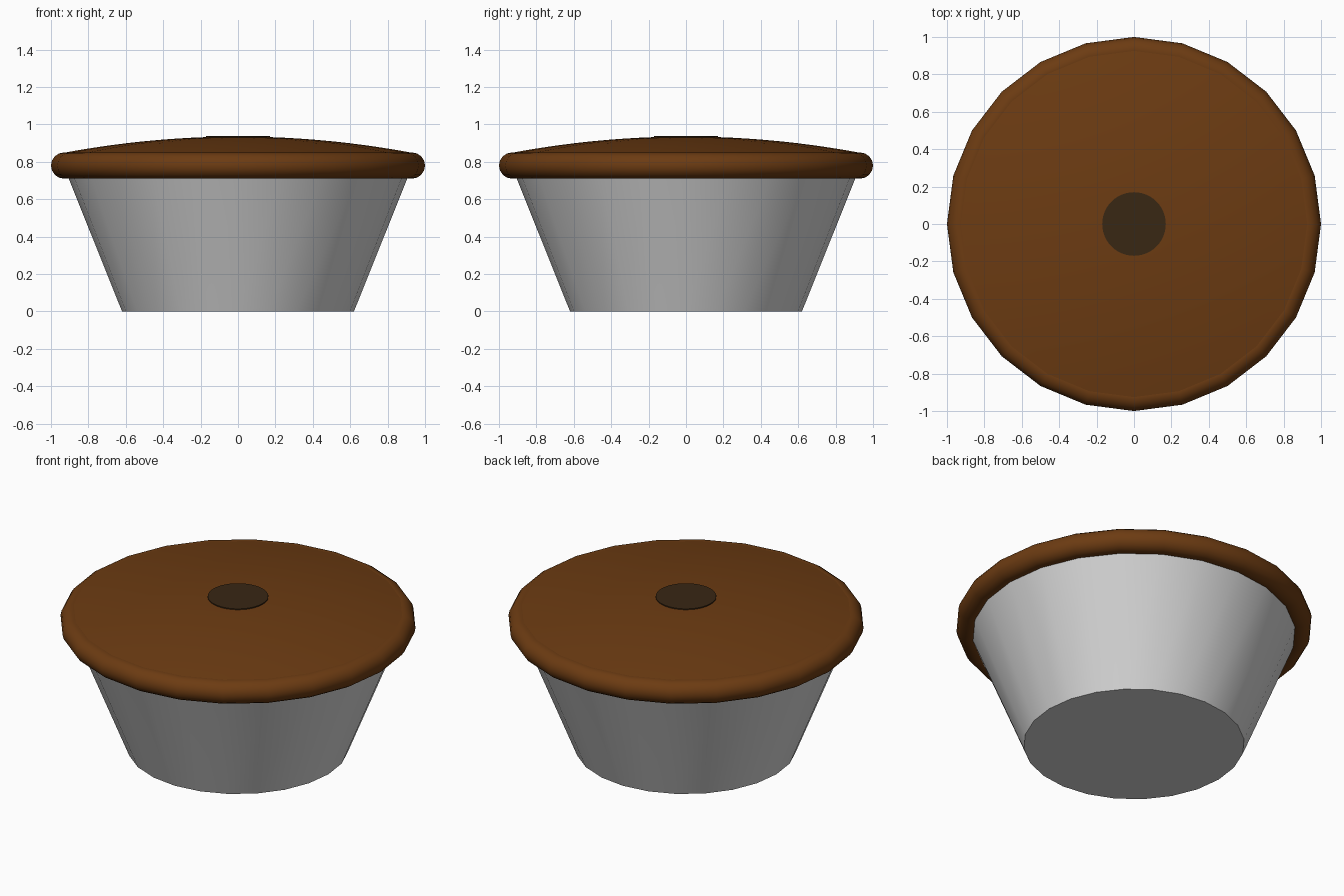
import bpy
import math

cube = bpy.data.objects.get("Cube")
if cube:
    bpy.data.objects.remove(cube, do_unlink=True)


def material(name, colour):
    mat = bpy.data.materials.new(name)
    mat.use_nodes = True
    mat.diffuse_color = (*colour, 1)
    mat.node_tree.nodes["Principled BSDF"].inputs["Base Color"].default_value = (*colour, 1)
    return mat


def finish(obj, name, mat, angle=40):
    obj.name = name
    obj.data.materials.append(mat)
    bpy.ops.object.shade_smooth_by_angle(angle=math.radians(angle))


def lathe(name, profile, sides, mat):
    """Revolve (radius, height) points into a solid with flat end caps."""
    verts, faces = [], []
    for r, z in profile:
        for i in range(sides):
            a = math.tau * i / sides
            verts.append((r * math.cos(a), r * math.sin(a), z))
    for k in range(len(profile) - 1):
        for i in range(sides):
            j = (i + 1) % sides
            low, high = k * sides, (k + 1) * sides
            faces.append((low + i, low + j, high + j, high + i))
    faces.append(tuple(reversed(range(sides))))
    faces.append(tuple(range(len(verts) - sides, len(verts))))
    mesh = bpy.data.meshes.new(name)
    mesh.from_pydata(verts, [], faces)
    obj = bpy.data.objects.new(name, mesh)
    bpy.context.collection.objects.link(obj)
    bpy.ops.object.select_all(action="DESELECT")
    obj.select_set(True)
    bpy.context.view_layer.objects.active = obj
    finish(obj, name, mat)


SIDES = 24
grey = material("light grey", (0.66, 0.66, 0.66))
brown = material("brown", (0.15, 0.044, 0.006))
dark = material("dark brown", (0.04, 0.02, 0.007))

# Tapered cup, its top tucked inside the rim
lathe("cup", [(0.62, 0), (0.905, 0.71), (0.93, 0.77)], SIDES, grey)

# Rounded rim
bpy.ops.mesh.primitive_torus_add(
    major_radius=0.93, minor_radius=0.07, major_segments=SIDES,
    minor_segments=16, location=(0, 0, 0.78))
finish(bpy.context.object, "rim", brown)

# Shallow domed top
radii = [0.955 - 0.09 * i for i in range(10)]
dome = [(0.94, 0.78)] + [(r, 0.935 - 0.1 * r * r) for r in radii]
lathe("domed_top", dome, SIDES, brown)

# Small dark disc in the centre of the top
lathe("centre_disc", [(0.17, 0.925), (0.17, 0.938)], 48, dark)
